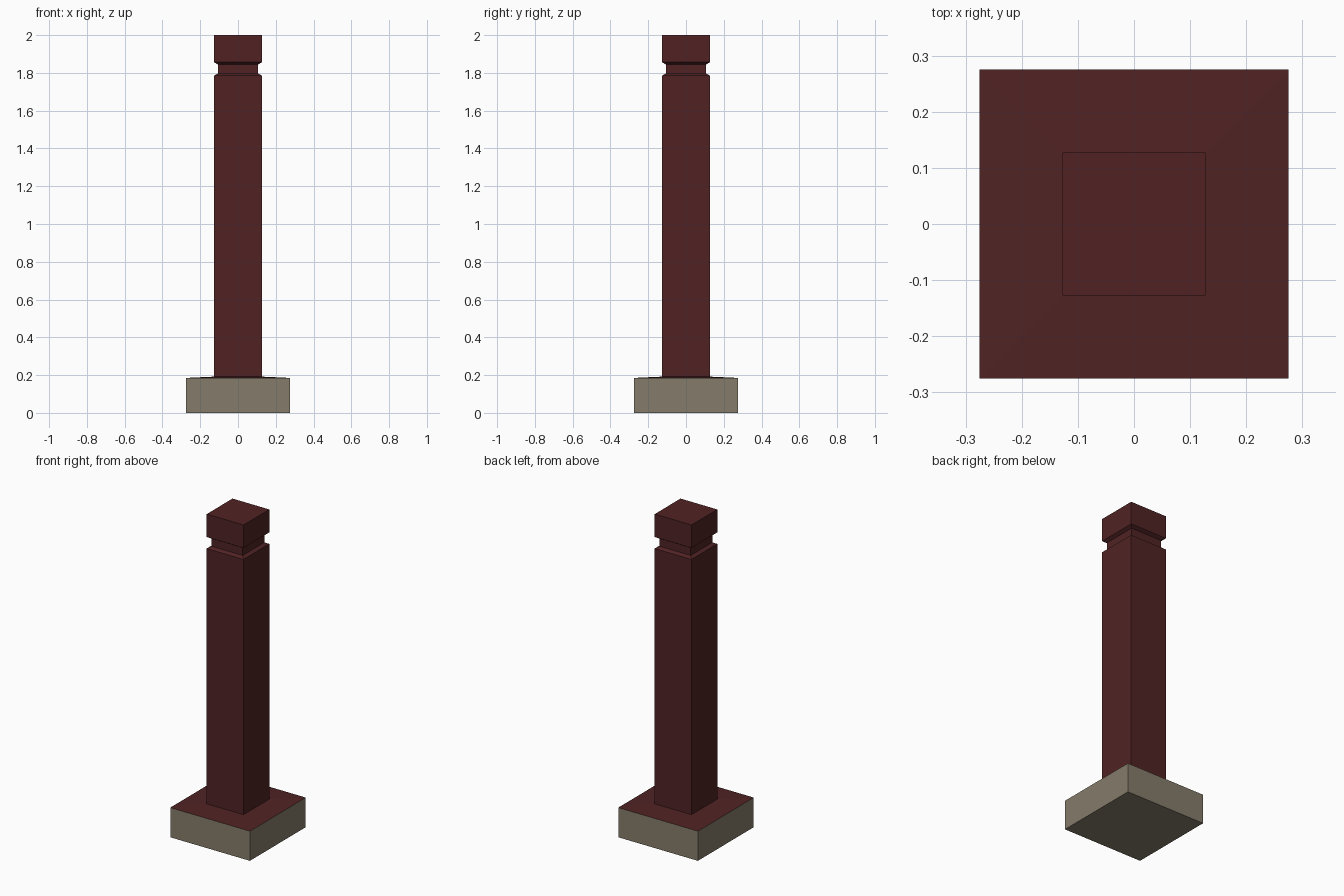
import bpy, bmesh

if "Cube" in bpy.data.objects:
    bpy.data.objects.remove(bpy.data.objects["Cube"])


def material(name, rgb):
    m = bpy.data.materials.new(name)
    m.diffuse_color = (*rgb, 1)
    m.use_nodes = True
    m.node_tree.nodes["Principled BSDF"].inputs["Base Color"].default_value = m.diffuse_color
    return m


red = material("dark red paint", (0.082, 0.0165, 0.0175))
stone = material("beige stone", (0.235, 0.202, 0.145))


def square_stack(name, profile, mats, rule=None, bottom=True):
    """Stack square rings given as (half width, z) and skin them."""
    bm = bmesh.new()
    rings = [[bm.verts.new((sx * h, sy * h, z))
              for sx, sy in ((-1, -1), (1, -1), (1, 1), (-1, 1))]
             for h, z in profile]
    for a, b in zip(rings, rings[1:]):
        for i in range(4):
            j = (i + 1) % 4
            bm.faces.new((a[i], a[j], b[j], b[i]))
    if bottom:
        bm.faces.new(rings[0][::-1])
    bm.faces.new(rings[-1])
    bm.normal_update()
    if rule:
        for f in bm.faces:
            f.material_index = rule(f)
    me = bpy.data.meshes.new(name)
    bm.to_mesh(me)
    bm.free()
    for m in mats:
        me.materials.append(m)
    ob = bpy.data.objects.new(name, me)
    bpy.context.collection.objects.link(ob)
    return ob


# Stone footing with a very shallow red sloping top
square_stack("footing", [(0.275, 0), (0.275, 0.185), (0.127, 0.192)],
             [stone, red], lambda f: 1 if f.normal.z > 0.5 else 0)

# Square post with a chamfered groove below the cap block
square_stack("post", [(0.127, 0.192), (0.127, 1.785), (0.107, 1.797),
                      (0.107, 1.845), (0.127, 1.857), (0.127, 2.0)],
             [red], bottom=False)
